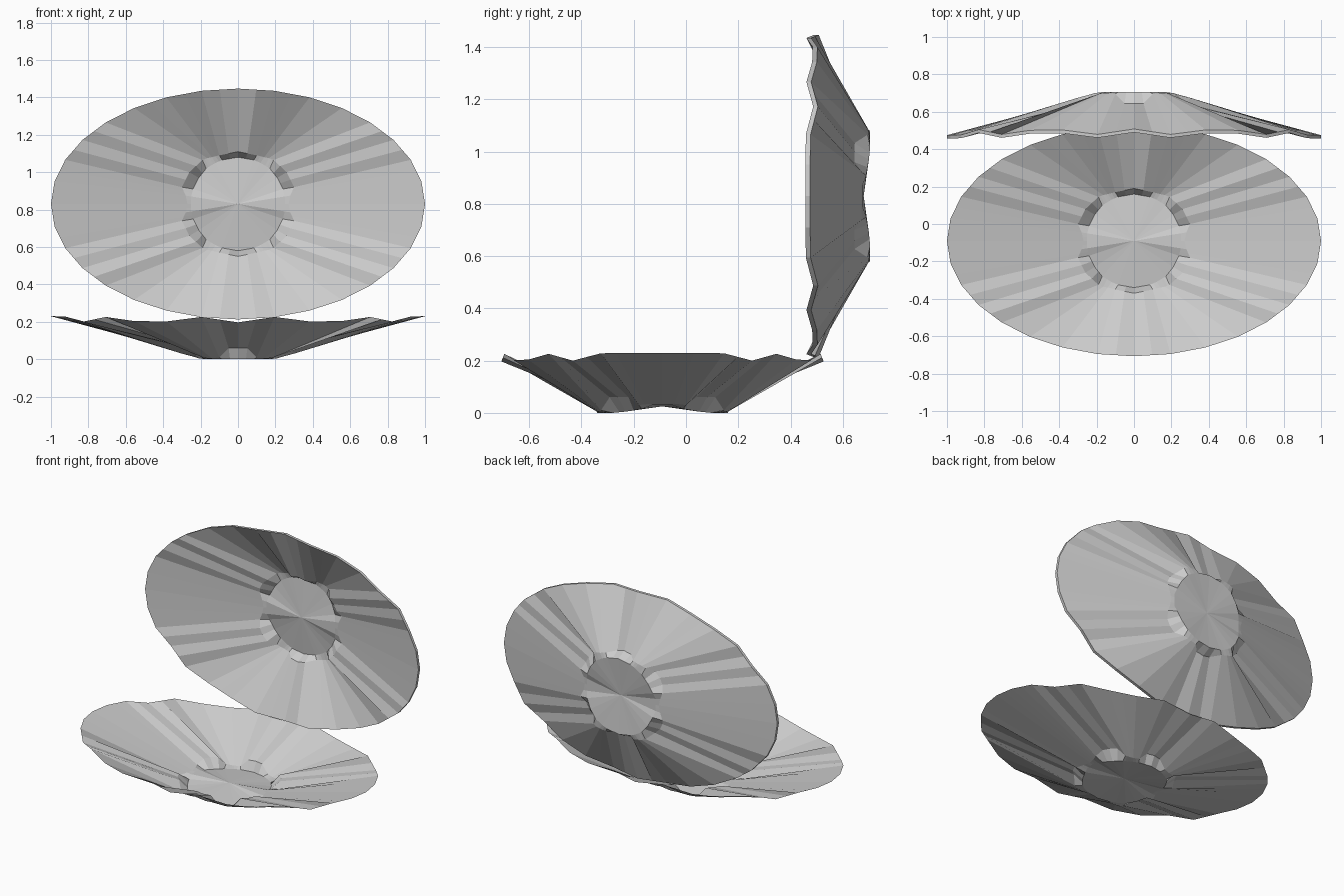
import bpy, bmesh, math

if "Cube" in bpy.data.objects:
    bpy.data.objects.remove(bpy.data.objects["Cube"])

grey = bpy.data.materials.new("shell_grey")
grey.use_nodes = True
colour = (0.6, 0.6, 0.6, 1)
grey.diffuse_color = colour
grey.node_tree.nodes["Principled BSDF"].inputs["Base Color"].default_value = colour

STEPS = 64

# One quadrant of each ring, from the x axis round to the y axis
RIM_Z = [.23, .23, .228, .2, .226, .204, .202, .226, .197]
RIM = [(math.cos(k * math.pi / 16), .617 * math.sin(k * math.pi / 16), z)
       for k, z in enumerate(RIM_Z)]
SHOULDER = [(.27, 0, .035), (.28, .045, .035), (.30, .09, .03),
            (.26, .17, .02), (.19, .235, .01), (.165, .245, .005),
            (.14, .25, .005), (.10, .26, .01), (0, .28, .02)]
DISC = [(.25, 0, .03), (.25, .04, .03), (.24, .08, .015),
        (.21, .14, .005), (.17, .19, 0), (.145, .205, 0),
        (.12, .22, 0), (.085, .235, 0), (0, .25, 0)]


def ring(quadrant, ridge=None):
    """Mirror a quadrant into a full ring, lifting the flutes to ridge height."""
    points = []
    for j in range(STEPS):
        k = j * 32 / STEPS
        fold = min(k % 16, 16 - k % 16)
        i = min(int(fold), 7)
        t = fold - i
        x, y, z = [a + (b - a) * t for a, b in zip(quadrant[i], quadrant[i + 1])]
        if ridge and (abs(fold - 3) <= .5 or abs(fold - 8) <= .5):
            z = ridge
        points.append((x if k <= 8 or k >= 24 else -x, y if k <= 16 else -y, z))
    return points


def bridge(bm, a, b):
    for i in range(STEPS):
        n = (i + 1) % STEPS
        bm.faces.new((a[i], a[n], b[n], b[i]))


def layer(bm, lift):
    """One fluted dish surface; returns its rim vertices."""
    rings = [[bm.verts.new((x, y, z + lift)) for x, y, z in pts]
             for pts in (ring(DISC), ring(SHOULDER, .06), ring(RIM))]
    centre = bm.verts.new((0, 0, .025 + lift))
    for i in range(STEPS):
        bm.faces.new((centre, rings[0][i], rings[0][(i + 1) % STEPS]))
    bridge(bm, rings[0], rings[1])
    bridge(bm, rings[1], rings[2])
    return rings[2]


def shell(name, lifts, location, tilt):
    bm = bmesh.new()
    rims = [layer(bm, lift) for lift in lifts]
    if len(rims) > 1:
        bridge(bm, rims[0], rims[1])
        bmesh.ops.recalc_face_normals(bm, faces=bm.faces)
    mesh = bpy.data.meshes.new(name)
    bm.to_mesh(mesh)
    bm.free()
    mesh.materials.append(grey)
    obj = bpy.data.objects.new(name, mesh)
    obj.location = location
    obj.rotation_euler.x = tilt
    bpy.context.collection.objects.link(obj)


# Lower half lies flat and thin, upper half stands open with a thick rim
shell("lower_shell", [0], (0, -.09, 0), 0)
shell("upper_shell", [0, .018], (0, .705, .83), math.pi / 2)
